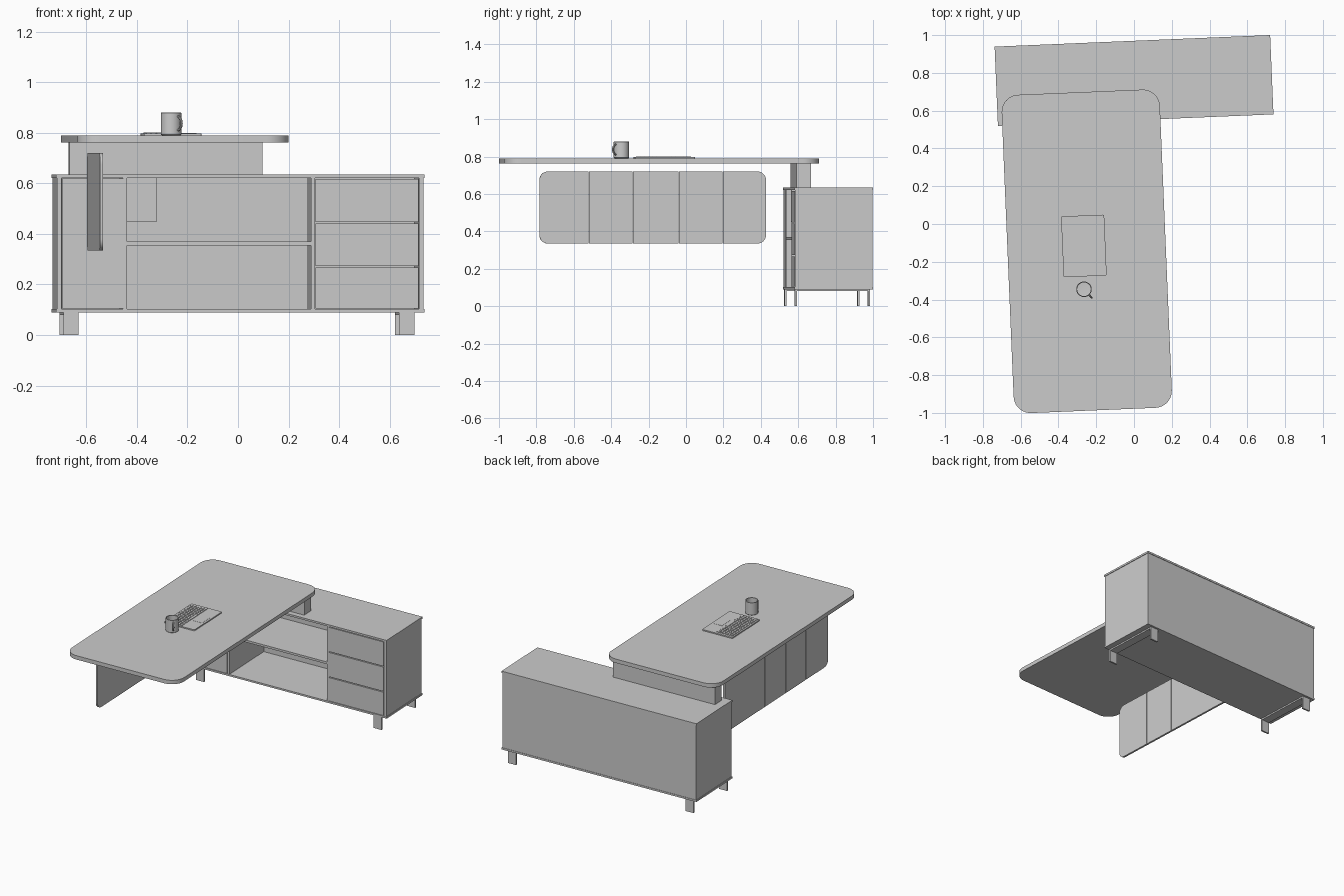
import bpy, bmesh, math
from mathutils import Vector

if "Cube" in bpy.data.objects:
    bpy.data.objects.remove(bpy.data.objects["Cube"])

TURN = math.radians(2.4)   # whole set is slightly turned about z


def finish(name, bm, smooth=False):
    bmesh.ops.recalc_face_normals(bm, faces=bm.faces)
    mesh = bpy.data.meshes.new(name)
    bm.to_mesh(mesh)
    bm.free()
    ob = bpy.data.objects.new(name, mesh)
    bpy.context.collection.objects.link(ob)
    ob.rotation_euler.z = TURN
    if smooth:
        bpy.ops.object.select_all(action='DESELECT')
        ob.select_set(True)
        bpy.context.view_layer.objects.active = ob
        bpy.ops.object.shade_smooth_by_angle(angle=math.radians(35))
    return ob


def add_box(bm, x0, x1, y0, y1, z0, z1):
    vs = bmesh.ops.create_cube(bm, size=1)['verts']
    for v in vs:
        v.co = Vector(((x0 + x1) / 2 + v.co.x * (x1 - x0),
                       (y0 + y1) / 2 + v.co.y * (y1 - y0),
                       (z0 + z1) / 2 + v.co.z * (z1 - z0)))


def box(name, *dims):
    bm = bmesh.new()
    add_box(bm, *dims)
    return finish(name, bm)


def rounded(a0, a1, b0, b1, radii, n=8):
    """Outline with a radius per corner, counter-clockwise from lower left."""
    pts = []
    corners = [(a0, b0, 1, 1), (a1, b0, -1, 1), (a1, b1, -1, -1), (a0, b1, 1, -1)]
    for i, ((a, b, sa, sb), r) in enumerate(zip(corners, radii)):
        if r == 0:
            pts.append((a, b))
            continue
        for k in range(n + 1):
            t = math.pi + (i + k / n) * math.pi / 2
            pts.append((a + sa * r + r * math.cos(t), b + sb * r + r * math.sin(t)))
    return pts


def slab(name, pts, place, offset):
    """Extrude a flat outline; place maps (a, b) to 3D."""
    bm = bmesh.new()
    f = bm.faces.new([bm.verts.new(place(a, b)) for a, b in pts])
    ext = bmesh.ops.extrude_face_region(bm, geom=[f])
    for g in ext['geom']:
        if isinstance(g, bmesh.types.BMVert):
            g.co += Vector(offset)
    return finish(name, bm, True)


# Desk top and the riser block that carries it on the cabinet
slab("desk_top", rounded(-.675, .163, -.977, .709, [.09] * 4, 10),
     lambda a, b: (a, b, .763), (0, 0, .027))
box("desk_riser", -.643, .121, .587, .665, .635, .763)

# Modesty panel in five strips
cuts = [-.762, -.497, -.262, -.016, .22, .453]
for i in range(5):
    r0, r1 = (.045 if i == 0 else 0), (.045 if i == 4 else 0)
    slab(f"modesty_panel_{i + 1}",
         rounded(cuts[i] + .0015, cuts[i + 1] - .0015, .335, .72, [r0, r1, r1, r0]),
         lambda a, b: (-.579, a, b), (.013, 0, 0))

# Cabinet carcass
L, R, F, B = -.698, .762, .549, .969
box("cabinet_top", L, R, F, B, .622, .635)
box("cabinet_bottom", L, R, F, B, .09, .102)
for n, a in (("left", L + .004), ("right", R - .022)):
    box(f"cabinet_side_{n}", a, a + .018, F + .003, B - .003, .102, .622)
box("cabinet_back", L + .022, R - .022, B - .015, B - .003, .102, .622)
box("divider_left", -.432, -.417, F + .003, B - .015, .102, .622)
box("divider_right", .313, .329, F + .003, B - .015, .102, .622)
box("shelf", -.417, .313, F + .005, B - .015, .355, .37)
box("cable_box", -.417, -.297, F + .03, B - .12, .45, .622)

# Fronts
box("cabinet_door", -.675, -.433, F + .002, F + .018, .104, .62)
edges = [.102, .27, .445, .620]
for i in range(3):
    box(f"drawer_front_{i + 1}", .331, .738, F + .002, F + .018,
        edges[i] + .003, edges[i + 1] - .003)
    box(f"drawer_body_{i + 1}", .345, .725, F + .018, B - .05,
        edges[i] + .012, edges[i + 1] - .03)

# Inverted U leg frames
for n, c in (("left", -.638), ("right", .692)):
    bm = bmesh.new()
    a, b = c - .03, c + .03
    add_box(bm, a, b, .552, .955, .08, .09)
    add_box(bm, a, b, .552, .563, 0, .08)
    add_box(bm, a, b, .944, .955, 0, .08)
    finish(f"leg_frame_{n}", bm)

# Laptop base, keys and touchpad
slab("laptop_base", rounded(-.384, -.156, -.266, .056, [.008] * 4, 4),
     lambda a, b: (a, b, .79), (0, 0, .008))
bm = bmesh.new()
rows, cols = 6, 14
du, dv = .122 / rows, .295 / cols
for i in range(rows):
    for j in range(cols):
        if i == 5 and 4 < j < 9:
            continue
        u, v = -.373 + i * du, -.253 + j * dv
        add_box(bm, u, u + du * .82, v, v + dv * .84, .797, .801)
add_box(bm, -.373 + 5 * du, -.373 + 5.82 * du, -.253 + 5 * dv, -.253 + 8.84 * dv, .797, .801)
finish("laptop_keys", bm)
box("laptop_touchpad", -.235, -.17, -.155, -.055, .797, .799)

# Mug: lathed hollow body
MU, MV = -.279, -.334
bm = bmesh.new()
prof = [(0, .79), (.036, .79), (.041, .794), (.041, .879), (.039, .881),
        (.036, .879), (.036, .799), (0, .797)]
vs = [bm.verts.new((MU + r, MV, z)) for r, z in prof]
es = [bm.edges.new(p) for p in zip(vs, vs[1:])]
bmesh.ops.spin(bm, geom=vs + es, cent=(MU, MV, 0), axis=(0, 0, 1),
               angle=math.tau, steps=32)
bmesh.ops.remove_doubles(bm, verts=bm.verts, dist=.0002)
finish("mug_body", bm, True)

# Mug handle: tube swept along an arc
bm = bmesh.new()
out = Vector((math.cos(math.radians(-50)), math.sin(math.radians(-50)), 0))
side = Vector((-out.y, out.x, 0))
rings = []
for k in range(13):
    t = -math.pi / 2 + math.pi * k / 12
    d = out * math.cos(t) + Vector((0, 0, math.sin(t)))
    c = Vector((MU, MV, .838)) + out * (.038 + .023 * math.cos(t)) + Vector((0, 0, .027 * math.sin(t)))
    rings.append([bm.verts.new(c + .005 * (d * math.cos(q) + side * math.sin(q)))
                  for q in (math.tau * m / 8 for m in range(8))])
for r0, r1 in zip(rings, rings[1:]):
    for m in range(8):
        bm.faces.new((r0[m], r0[(m + 1) % 8], r1[(m + 1) % 8], r1[m]))
bm.faces.new(rings[0])
bm.faces.new(rings[-1])
finish("mug_handle", bm, True)
